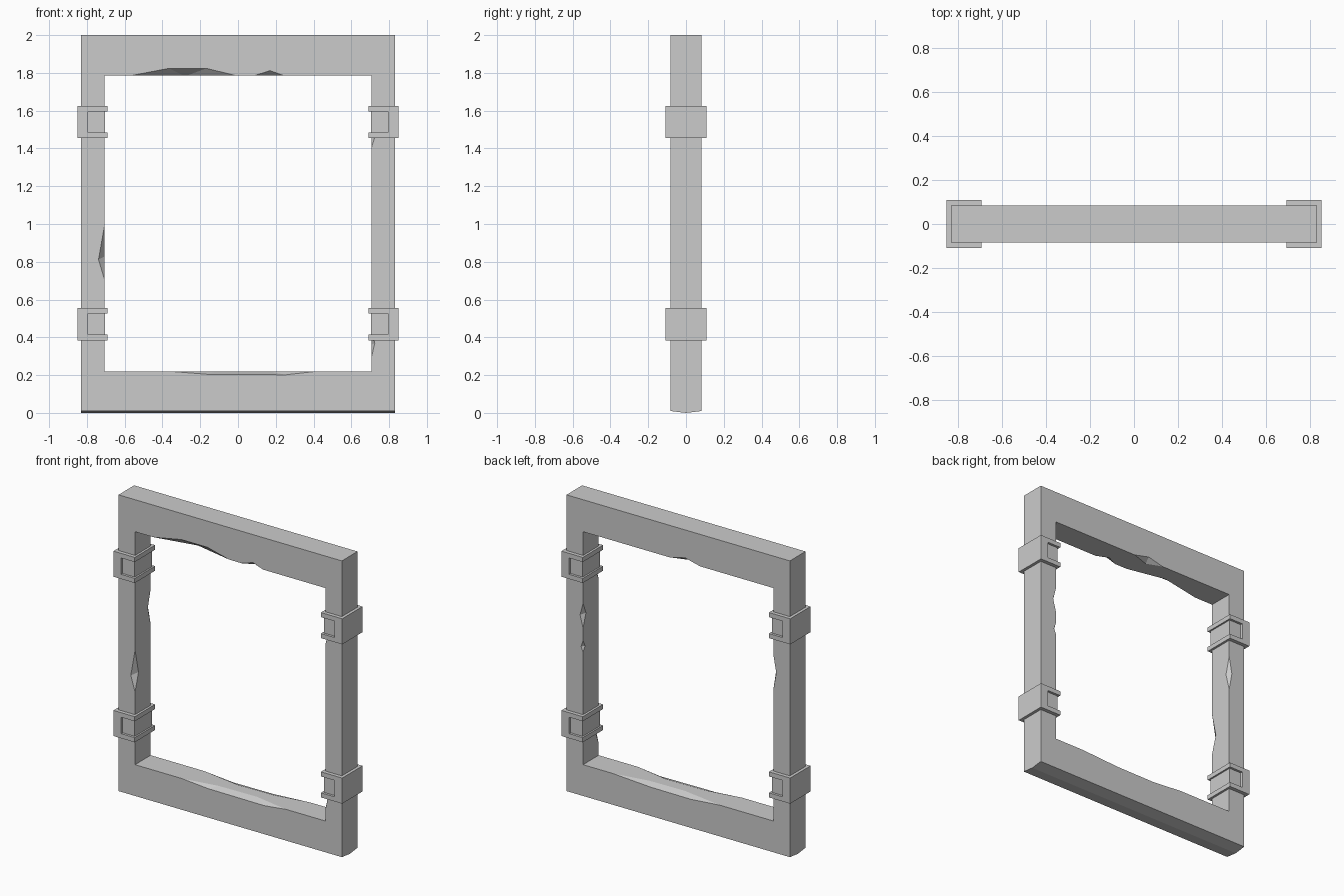
import bpy, bmesh

if "Cube" in bpy.data.objects:
    bpy.data.objects.remove(bpy.data.objects["Cube"])

W, H, D = 0.83, 2.0, 0.083          # frame half width, height, half depth
IX, IZ0, IZ1 = 0.707, 0.22, 1.785   # opening


def hull(name, pts):
    bm = bmesh.new()
    for p in pts:
        bm.verts.new(p)
    r = bmesh.ops.convex_hull(bm, input=bm.verts)
    loose = list({g for g in r["geom_interior"] if isinstance(g, bmesh.types.BMVert)})
    bmesh.ops.delete(bm, geom=loose, context='VERTS')
    bmesh.ops.dissolve_limit(bm, angle_limit=0.001, verts=bm.verts, edges=bm.edges)
    bmesh.ops.recalc_face_normals(bm, faces=bm.faces)
    me = bpy.data.meshes.new(name)
    bm.to_mesh(me)
    bm.free()
    ob = bpy.data.objects.new(name, me)
    bpy.context.collection.objects.link(ob)
    return ob


def box(name, x0, x1, y0, y1, z0, z1):
    return hull(name, [(x, y, z) for x in (x0, x1) for y in (y0, y1) for z in (z0, z1)])


def cut(ob, cutter):
    m = ob.modifiers.new("cut", 'BOOLEAN')
    m.operation, m.solver, m.object = 'DIFFERENCE', 'EXACT', cutter
    bpy.context.view_layer.objects.active = ob
    bpy.ops.object.modifier_apply(modifier=m.name)
    bpy.data.objects.remove(cutter)


# Frame: slab with slightly bulged underside, opening cut out
frame = hull("frame", [(x, y, z) for x in (-W, W)
                       for y, z in ((-D, H), (D, H), (D, 0.01), (0, 0), (-D, 0.01))])
cut(frame, box("opening", -IX, IX, -1, 1, IZ0, IZ1))


# Chips along the inner edges: faceted wedges
def chip(side, s, t0, t1, mids, inner):
    def pt(t, d, y):  # t along edge, d into the frame, y from the face inwards
        yy = s * (D - y)
        return {"top": (t, yy, IZ1 + d), "bottom": (t, yy, IZ0 - d),
                "left": (-IX - d, yy, t), "right": (IX + d, yy, t)}[side]
    tm = (t0 + t1) / 2
    e = 0.001
    pts = [pt(t0, -e, -e), pt(t1, -e, -e), pt(tm, -0.03, -0.03)]
    pts += [pt(t, d, -0.004) for t, d in mids]
    pts += [pt(t, -0.003, y) for t, y in inner]
    cut(frame, hull("chip", pts))


F, B = -1, 1
chip("top", F, -0.58, 0.0, [(-0.37, 0.042), (-0.16, 0.042)], [(-0.28, 0.06)])
chip("top", F, 0.08, 0.25, [(0.17, 0.03)], [(0.16, 0.04)])
chip("top", B, -0.17, 0.07, [(-0.05, 0.03)], [(-0.06, 0.045)])
chip("bottom", F, -0.38, 0.43, [(-0.17, 0.017), (0.26, 0.02)], [(-0.1, 0.05), (0.15, 0.055)])
chip("bottom", B, -0.33, 0.51, [(-0.1, 0.02), (0.2, 0.018)], [(0.0, 0.055), (0.25, 0.05)])
chip("left", F, 0.70, 1.0, [(0.81, 0.035)], [(0.83, 0.04)])
chip("left", B, 1.09, 1.35, [(1.22, 0.025)], [(1.22, 0.035)])
chip("right", F, 0.29, 0.44, [(0.37, 0.02)], [(0.36, 0.03)])
chip("right", F, 1.40, 1.52, [(1.46, 0.02)], [(1.46, 0.03)])
chip("right", B, 1.13, 1.31, [(1.22, 0.025)], [(1.23, 0.035)])
chip("right", B, 0.97, 1.06, [(1.01, 0.018)], [(1.01, 0.025)])

# Clamps: blocks around the posts with a recessed band on front, inside and back
for zc, level in ((0.47, "lower"), (1.54, "upper")):
    for sx, side in ((-1, "left"), (1, "right")):
        c = box(f"{level}_{side}_clamp", sx * 0.85, sx * 0.692, -0.108, 0.108, zc - 0.086, zc + 0.086)
        z0, z1 = zc - 0.055, zc + 0.055
        cut(c, box("front_recess", sx * 0.793, sx * 0.6, -0.2, -0.092, z0, z1))
        cut(c, box("back_recess", sx * 0.793, sx * 0.6, 0.092, 0.2, z0, z1))
        cut(c, box("inner_recess", sx * 0.703, sx * 0.6, -0.2, 0.2, z0, z1))
